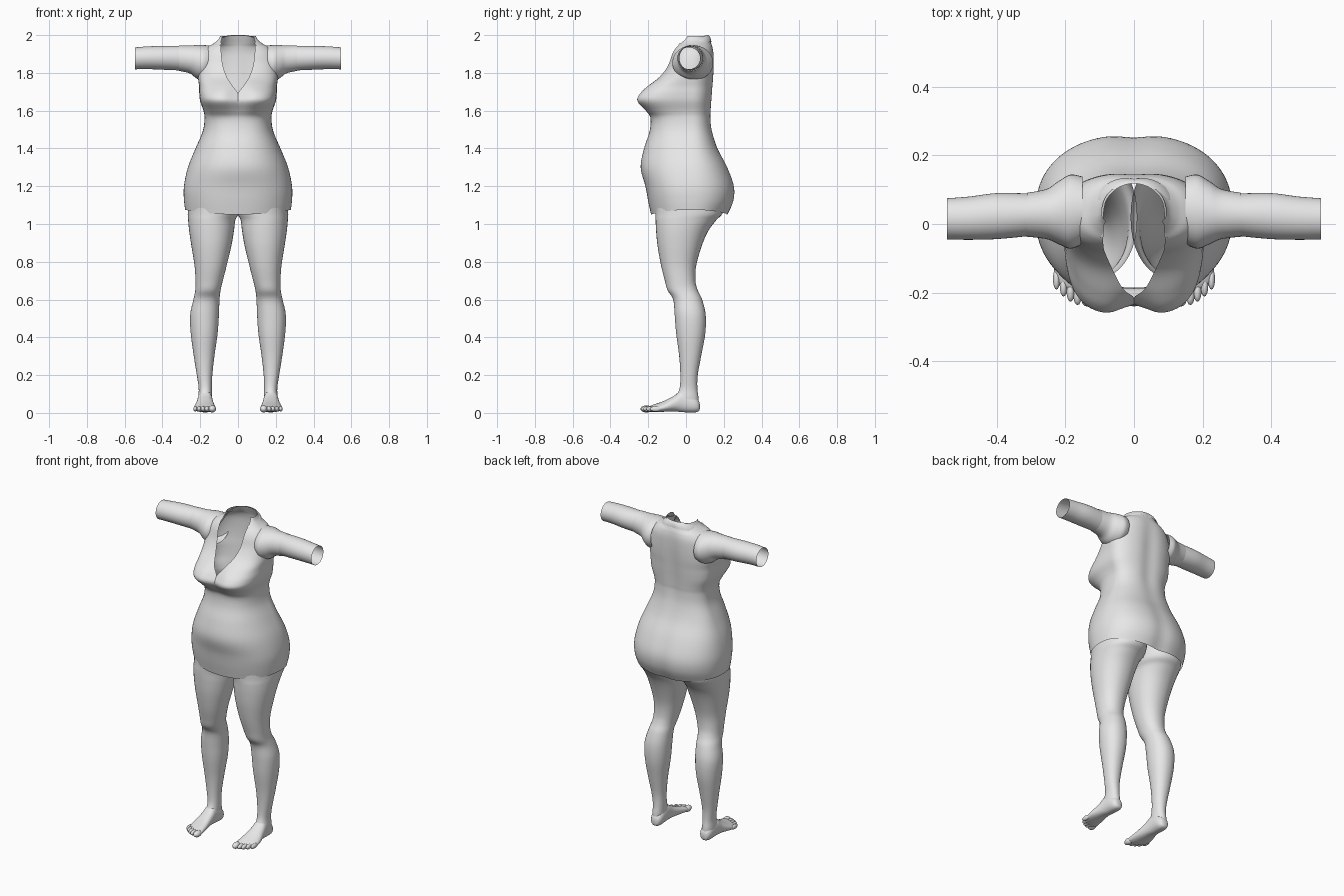
import bpy, bmesh, math

cube = bpy.data.objects.get("Cube")
if cube:
    bpy.data.objects.remove(cube, do_unlink=True)

grey = bpy.data.materials.new("plain light grey")
grey.use_nodes = True
grey.diffuse_color = (0.8, 0.8, 0.8, 1)
grey.node_tree.nodes["Principled BSDF"].inputs["Base Color"].default_value = (0.8, 0.8, 0.8, 1)


def spline(keys, steps):
    """Smooth rows passing through the key rows."""
    rows = []
    last = len(keys) - 1
    for i in range(last):
        p0, p1, p2, p3 = keys[max(i - 1, 0)], keys[i], keys[i + 1], keys[min(i + 2, last)]
        for k in range(steps):
            t = k / steps
            rows.append([0.5 * (2 * b + (c - a) * t + (2 * a - 5 * b + 4 * c - d) * t ** 2
                                + (3 * b - a - 3 * c + d) * t ** 3)
                         for a, b, c, d in zip(p0, p1, p2, p3)])
    return rows + [list(keys[-1])]


def power(v, n):
    return math.copysign(abs(v) ** (2 / n), v)


def finish(name, bm, mirror=False):
    bmesh.ops.recalc_face_normals(bm, faces=bm.faces)
    mesh = bpy.data.meshes.new(name)
    bm.to_mesh(mesh)
    bm.free()
    obj = bpy.data.objects.new(name, mesh)
    bpy.context.collection.objects.link(obj)
    mesh.materials.append(grey)
    for poly in mesh.polygons:
        poly.use_smooth = True
    if mirror:
        mod = obj.modifiers.new("mirror", 'MIRROR')
        mod.use_mirror_merge = False
    return obj


def loft(name, rings, closed=True, caps=False, mirror=False):
    bm = bmesh.new()
    rows = [[bm.verts.new(p) for p in ring] for ring in rings]
    n = len(rows[0])
    for a, b in zip(rows, rows[1:]):
        for j in range(n if closed else n - 1):
            k = (j + 1) % n
            bm.faces.new((a[j], a[k], b[k], b[j]))
    if caps:
        bm.faces.new(rows[0])
        bm.faces.new(rows[-1])
    return finish(name, bm, mirror)


# Dress body: height, half width, front, back, front squareness,
# centre dent in front, centre dent in back, neck opening half width
dress_keys = [
    (1.05, .280, -.185, .225, 2.3, 0, .012, 0),
    (1.12, .286, -.200, .255, 2.3, 0, .010, 0),
    (1.20, .286, -.215, .258, 2.3, 0, .008, 0),
    (1.30, .265, -.240, .222, 2.2, 0, .006, 0),
    (1.40, .225, -.222, .170, 2.3, 0, .004, 0),
    (1.49, .187, -.193, .142, 2.5, 0, .006, 0),
    (1.56, .177, -.188, .135, 2.7, 0, .010, 0),
    (1.60, .183, -.218, .136, 3.0, .010, .010, 0),
    (1.65, .200, -.263, .139, 3.4, .028, .010, 0),
    (1.69, .205, -.250, .142, 3.3, .035, .010, 0),
    (1.73, .206, -.208, .145, 3.0, .020, .010, .028),
    (1.78, .212, -.140, .149, 2.8, 0, .010, .060),
    (1.84, .208, -.098, .151, 2.7, 0, .008, .080),
    (1.90, .192, -.078, .150, 2.6, 0, .006, .088),
    (1.935, .165, -.060, .143, 2.5, 0, .003, .090),
    (1.955, .130, -.045, .134, 2.3, 0, 0, .090),
    (1.975, .106, -.030, .126, 2.2, 0, 0, .088),
    (1.995, .094, -.010, .118, 2.2, 0, 0, .082),
]


def dress_ring(row, count=96):
    z, hw, yf, yb, n, dent_f, dent_b, gap = row
    yc = 0.03
    start = math.asin(min(1, (max(gap, 0) / hw) ** (n / 2)))
    ring = []
    for j in range(count + 1):
        t = start + (2 * math.pi - 2 * start) * j / count
        s, c = math.sin(t), math.cos(t)
        m = n if c > 0 else 2.3
        x = hw * power(s, m)
        valley = math.exp(-(x / .05) ** 2)
        if c > 0:
            y = yc - (yc - yf) * power(c, m) + dent_f * valley
        else:
            y = yc - (yb - yc) * power(c, m) - dent_b * valley
        lift = .025 * max(0, (1.15 - z) / .1) * (x / hw) ** 2
        ring.append((x, y, z + lift))
    return ring


loft("dress_body", [dress_ring(r) for r in spline(dress_keys, 5)], closed=False)


# Sleeves: x, centre height, centre y, half height, half depth
def sleeve(name, keys):
    rings = []
    for x, zc, yc, rz, ry in spline(keys, 5):
        angles = [2 * math.pi * j / 40 for j in range(40)]
        rings.append([(x, yc + ry * math.cos(a), zc + rz * math.sin(a)) for a in angles])
    loft(name, rings, mirror=True)


sleeve("shoulder_sleeves", [
    (.150, 1.855, .040, .090, .098),
    (.185, 1.853, .036, .094, .108),
    (.220, 1.859, .033, .088, .092),
    (.255, 1.871, .029, .074, .073),
    (.312, 1.878, .027, .067, .064)])
sleeve("lower_sleeves", [
    (.305, 1.878, .027, .065, .062),
    (.400, 1.880, .023, .063, .067),
    (.480, 1.880, .017, .060, .063),
    (.545, 1.877, .015, .058, .060)])


# Collar folded outward around the neck, longest at the front points
collar_rows = []
for u in [i / 5 for i in range(6)]:
    row = []
    for j in range(41):
        t = math.pi * (.42 + 1.16 * j / 40)
        side = abs(math.sin(t)) if math.cos(t) < 0 else 1
        front = max(0, math.cos(t) + .35) / .6
        out = .014 * math.sin(math.pi * u / 2) + .022 * u * side
        top = 2.0 - .020 * side ** 4 - .025 * front
        row.append(((.090 + out) * math.sin(t),
                    .030 - (.088 + out) * math.cos(t) - .045 * front,
                    top - u ** 1.5 * (.035 + .045 * front)))
    collar_rows.append(row)
loft("collar", collar_rows, closed=False)

# Legs: height, inner x, outer x, front, back
leg_keys = [
    (1.14, -.010, .262, -.165, .205), (1.06, -.004, .266, -.162, .195),
    (1.02, .014, .264, -.161, .160), (.96, .022, .258, -.158, .116),
    (.88, .036, .246, -.150, .082), (.78, .060, .230, -.132, .054),
    (.70, .080, .225, -.112, .050), (.65, .092, .226, -.098, .062),
    (.60, .098, .236, -.068, .085), (.52, .101, .253, -.060, .104),
    (.42, .108, .250, -.052, .102), (.30, .125, .234, -.036, .080),
    (.20, .136, .218, -.030, .062), (.13, .138, .208, -.034, .060),
    (.08, .138, .210, -.055, .066), (.035, .140, .208, -.060, .068)]
leg_rings = []
for z, x0, x1, y0, y1 in spline(leg_keys, 5):
    angles = [2 * math.pi * j / 40 for j in range(40)]
    leg_rings.append([((x0 + x1) / 2 + (x1 - x0) / 2 * power(math.sin(a), 2.15),
                       (y0 + y1) / 2 + (y1 - y0) / 2 * power(math.cos(a), 2.15), z) for a in angles])
loft("legs", leg_rings, mirror=True)

# Feet: y, centre x, half width, top, bottom
foot_keys = [
    (.073, .172, .010, .045, .020), (.066, .172, .026, .066, .008),
    (.040, .172, .037, .090, .002), (-.020, .174, .039, .118, .004),
    (-.065, .175, .044, .090, .008), (-.120, .176, .053, .062, .006),
    (-.165, .176, .057, .045, .004), (-.195, .176, .053, .034, .006),
    (-.205, .176, .044, .026, .010)]
foot_rings = []
for y, xc, hw, top, bottom in spline(foot_keys, 4):
    ring = []
    slant = .5 * min(1, max(0, -y / .16))
    for j in range(32):
        a = 2 * math.pi * j / 32
        x = xc + hw * power(math.sin(a), 2.4)
        z = (top + bottom) / 2 + (top - bottom) / 2 * power(math.cos(a), 2.2)
        ring.append((x, y + slant * (x - .165), z))
    foot_rings.append(ring)
loft("feet", foot_rings, caps=True, mirror=True)

# Toes: five rounded lobes, largest on the inside
bm = bmesh.new()
for i in range(5):
    size = .020 if i == 0 else .0135 - .0008 * i
    x = .136 if i == 0 else .144 + .0205 * i
    y = -.210 + .002 * i + .0026 * i * i
    made = bmesh.ops.create_uvsphere(bm, u_segments=16, v_segments=10, radius=1)["verts"]
    for v in made:
        v.co = (x + v.co.x * size, y + v.co.y * .031, .021 + v.co.z * (size * .5 + .009))
finish("toes", bm, mirror=True)
